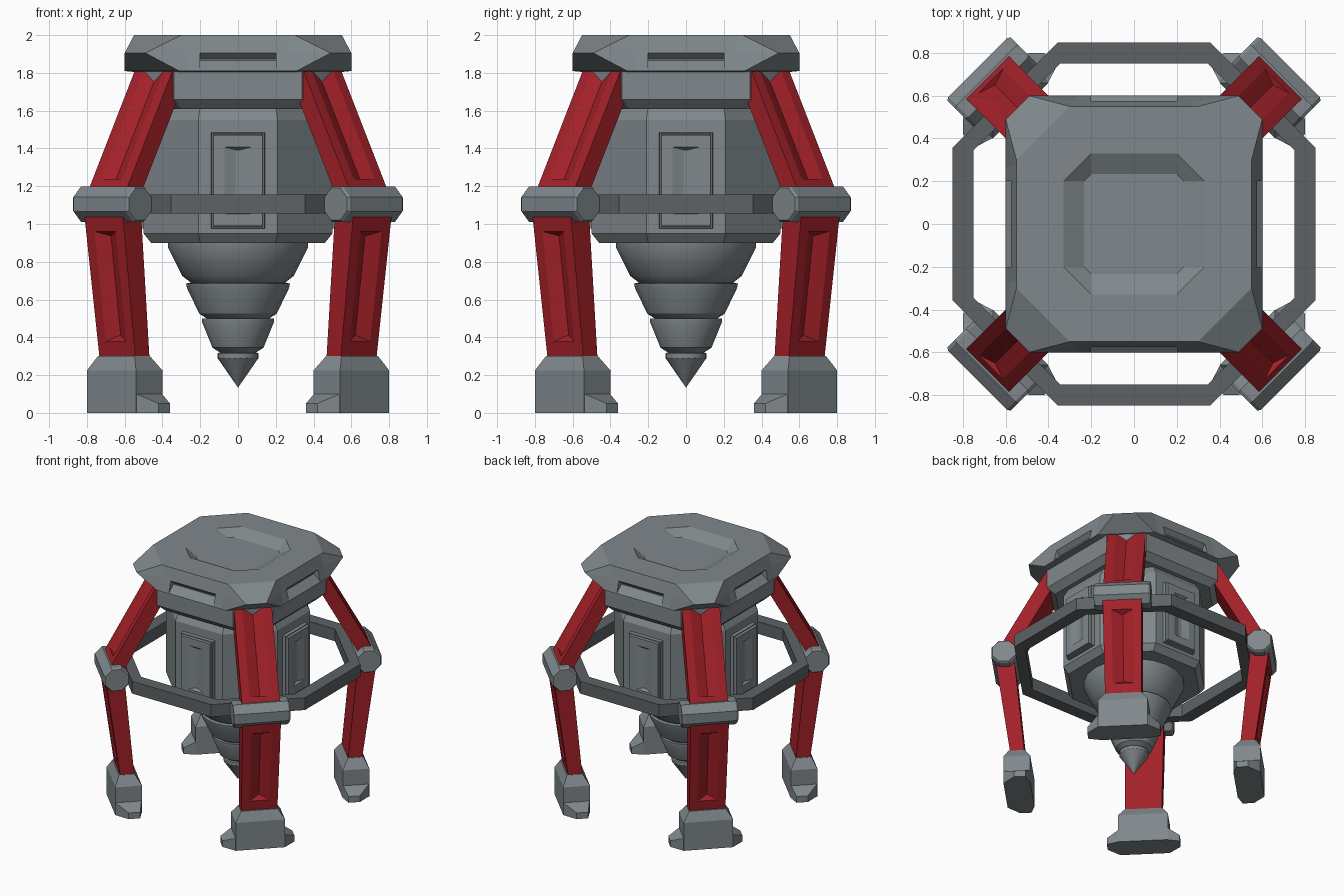
import bpy, bmesh
from math import pi, cos, sin
from mathutils import Vector

if "Cube" in bpy.data.objects:
    bpy.data.objects.remove(bpy.data.objects["Cube"])


def paint(name, *rgb):
    mat = bpy.data.materials.new(name)
    mat.diffuse_color = (*rgb, 1)
    mat.use_nodes = True
    mat.node_tree.nodes["Principled BSDF"].inputs["Base Color"].default_value = mat.diffuse_color
    return mat


red = paint("red_paint", .36, .015, .021)
steel = paint("steel_grey", .215, .245, .258)
dark = paint("dark_steel", .11, .123, .13)


def finish(name, bm, mat=steel, turn=0):
    bmesh.ops.recalc_face_normals(bm, faces=bm.faces)
    me = bpy.data.meshes.new(name)
    bm.to_mesh(me)
    bm.free()
    me.materials.append(mat)
    ob = bpy.data.objects.new(name, me)
    bpy.context.collection.objects.link(ob)
    ob.rotation_euler.z = turn
    return ob


def loft(rings, cyclic=False):
    """Skin a list of equal-length point rings; cap the ends unless cyclic."""
    bm = bmesh.new()
    vs = [[bm.verts.new(p) for p in r] for r in rings]
    n = len(rings[0])
    pairs = list(zip(vs, vs[1:])) + ([(vs[-1], vs[0])] if cyclic else [])
    for a, b in pairs:
        for i in range(n):
            j = (i + 1) % n
            bm.faces.new((a[i], a[j], b[j], b[i]))
    if not cyclic:
        bm.faces.new(vs[0])
        bm.faces.new(vs[-1])
    return bm


def four_fold(pts, z):
    """Repeat points of one side around the z axis."""
    out = []
    for _ in range(4):
        out += [(x, y, z) for x, y in pts]
        pts = [(-y, x) for x, y in pts]
    return out


def octagon(h, p, z):
    """Chamfered square: half width h, flat sides reaching to +-p."""
    return four_fold([(h, -p), (h, p)], z)


def cap_ring(h, p, z, q, g=None):
    """Chamfered square whose sides have extra points at +-q, distance g."""
    g = g or h
    return four_fold([(h, -p), (g, -q), (g, q), (h, p)], z)


def diag(m, t, z):
    """Point in a leg's frame: m out along the diagonal, t across it."""
    return Vector((m + t, m - t, z))


def grooved(back, front, gu, v0, v1, depth, tip):
    """Box whose front quad (bl, br, tr, tl) carries a V-shaped groove."""
    bm = bmesh.new()
    front = [Vector(p) for p in front]
    bl, br, tr, tl = front
    nrm = (br - bl).cross(tl - bl).normalized()
    if nrm.dot(bl - Vector(back[0])) < 0:
        nrm = -nrm

    def at(u, v):
        return bl.lerp(br, u).lerp(tl.lerp(tr, u), v)
    inner = [at(.5 - gu, v0), at(.5 + gu, v0), at(.5 + gu, v1), at(.5 - gu, v1)]
    keel = [at(.5, v0 + tip) - nrm * depth, at(.5, v1 - tip) - nrm * depth]
    B, F, I, K = [[bm.verts.new(p) for p in q] for q in (back, front, inner, keel)]
    bm.faces.new(B)
    for i in range(4):
        j = (i + 1) % 4
        bm.faces.new((B[i], B[j], F[j], F[i]))
        bm.faces.new((F[i], F[j], I[j], I[i]))
    bm.faces.new((I[0], I[1], K[0]))
    bm.faces.new((I[1], I[2], K[1], K[0]))
    bm.faces.new((I[2], I[3], K[1]))
    bm.faces.new((I[3], I[0], K[0], K[1]))
    return bm


# Cap slab with sloped sides and sunken top, and the skirt beneath it
cap = finish("top_cap", loft([
    cap_ring(.50, .31, 1.80, .27), cap_ring(.60, .31, 1.81, .27),
    cap_ring(.60, .49, 1.905, .27, .575), cap_ring(.55, .30, 2.0, .27),
    cap_ring(.33, .20, 2.0, .15), cap_ring(.235, .20, 1.95, .15)]))
finish("cap_skirt", loft([octagon(.50, .30, 1.61), octagon(.55, .34, 1.66),
                          octagon(.55, .34, 1.82)]))

# Notched slots cut in the four cap sides
for k in range(4):
    tri = [(.65, 1.772), (.542, 1.866), (.542, 1.874), (.65, 1.975)]
    cutter = finish("slot_cutter", loft([
        [(s * .2, -y, z) for y, z in tri] for s in (-1, 1)]), turn=k * pi / 2)
    cutter.hide_render = True
    mod = cap.modifiers.new("slot", "BOOLEAN")
    mod.object = cutter
    mod.operation = "DIFFERENCE"
    mod.solver = "EXACT"
    bpy.context.view_layer.objects.active = cap
    bpy.ops.object.modifier_apply(modifier="slot")
    bpy.data.objects.remove(cutter)

# Octagonal body
finish("body", loft([octagon(.46, .2, .90), octagon(.50, .21, .95),
                     octagon(.50, .21, 1.55), octagon(.46, .2, 1.62)]))

# Support hoop around the body
finish("support_hoop", loft([octagon(.85, .355, 1.055), octagon(.85, .355, 1.155),
                             octagon(.75, .345, 1.155), octagon(.75, .345, 1.055)],
                            cyclic=True), dark)

# Stepped drill bit
profile = [(.37, .92), (.37, .875), (.295, .725), (.25, .69), (.275, .685),
           (.27, .66), (.205, .525), (.165, .5), (.19, .5), (.19, .48),
           (.135, .345), (.095, .32), (.108, .315), (.108, .29), (.001, .135)]
N = 20
drill = finish("drill_bit", loft([[(r * cos(2 * pi * i / N), r * sin(2 * pi * i / N), z)
                                   for i in range(N)] for r, z in profile]))
bpy.ops.object.select_all(action="DESELECT")
drill.select_set(True)
bpy.context.view_layer.objects.active = drill
bpy.ops.object.shade_smooth_by_angle(angle=0.5)


def rect(w, y, z0, z1):
    return [(-w, y, z0), (w, y, z0), (w, y, z1), (-w, y, z1)]


for k in range(4):
    a = k * pi / 2
    # Body side panel: base plate and raised grooved plate
    finish("panel_base", loft([rect(.145, -.49, .975, 1.485),
                               rect(.14, -.525, .98, 1.48)]), turn=a)
    finish("side_panel", grooved(rect(.135, -.515, .985, 1.475),
                                 rect(.13, -.545, .99, 1.47),
                                 .27, .13, .87, .025, .04), turn=a)

    # Upper and lower leg struts
    def strut(name, lo, hi, *groove):
        (z0, i0, o0, w0), (z1, i1, o1, w1) = lo, hi
        quad = [[diag(m0, -w0, z0), diag(m0, w0, z0), diag(m1, w1, z1), diag(m1, -w1, z1)]
                for m0, m1 in ((i0, i1), (o0, o1))]
        finish(name, grooved(quad[0], quad[1], *groove), red, a)
    strut("upper_leg", (1.12, .63, .715, .1), (1.815, .36, .445, .1),
          .28, .17, .998, .03, .0)
    strut("lower_leg", (.28, .563, .637, .095), (1.1, .618, .717, .102),
          .28, .12, .83, .04, .035)

    # Knee barrel across the leg
    R = .102
    finish("knee_joint", loft([
        [diag(.665 + R * f * cos(pi / 8 + i * pi / 4) / 2 ** .5, t,
              1.105 + R * f * sin(pi / 8 + i * pi / 4)) for i in range(8)]
        for t, f in ((-.148, .9), (-.138, 1), (.138, 1), (.148, .9))]), turn=a)

    # Foot block with tapering toes on both sides
    finish("foot", loft([[diag(i, -w, z), diag(i, w, z), diag(o, w, z), diag(o, -w, z)]
                         for z, i, o, w in ((0, .53, .67, .13), (.225, .53, .67, .13),
                                            (.3, .563, .645, .097))]), turn=a)
    finish("foot_toes", loft([[diag(i, t, 0), diag(o, t, 0), diag(o, t, z), diag(i, t, z)]
                              for t, i, o, z in ((-.19, .55, .61, .05), (-.13, .532, .668, .1),
                                                 (.13, .532, .668, .1), (.19, .55, .61, .05))]),
           turn=a)
